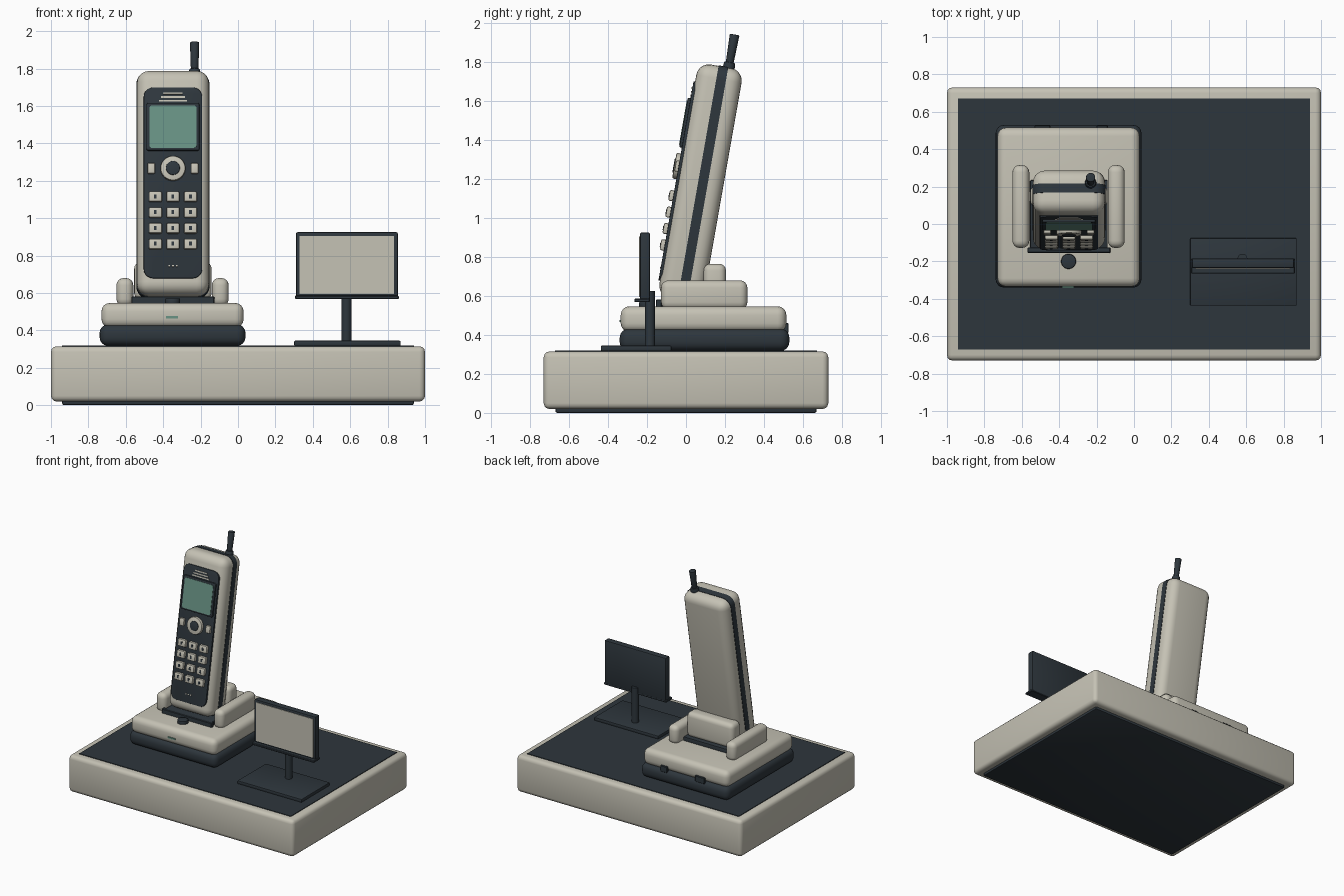
import bpy, bmesh, math
from mathutils import Matrix, Vector

cube = bpy.data.objects.get("Cube")
if cube:
    bpy.data.objects.remove(cube, do_unlink=True)


def material(name, rgb):
    m = bpy.data.materials.new(name)
    m.use_nodes = True
    m.diffuse_color = (*rgb, 1)
    m.node_tree.nodes["Principled BSDF"].inputs["Base Color"].default_value = (*rgb, 1)
    return m


cream = material("warm cream plastic", (0.56, 0.54, 0.46))
dark = material("dark slate plastic", (0.027, 0.037, 0.046))
green = material("screen green", (0.14, 0.29, 0.23))

parts = []
upright = Matrix.Identity(4)
# Handset frame: leaning back, origin at the middle of its body
lean = Matrix.Translation((-0.348, 0.073, 1.17)) @ Matrix.Rotation(math.radians(-10), 4, 'X')


def finish(name, bm, mat, frame):
    mesh = bpy.data.meshes.new(name)
    bm.to_mesh(mesh)
    bm.free()
    mesh.materials.append(mat)
    ob = bpy.data.objects.new(name, mesh)
    ob.matrix_world = frame
    bpy.context.collection.objects.link(ob)
    parts.append(ob)
    return ob


def box(name, x, y, z, mat, bevel=0.0, segs=3, corner=0.0, frame=upright):
    """Box from ranges; corner rounds the front outline, bevel rounds all edges."""
    bm = bmesh.new()
    bmesh.ops.create_cube(bm, size=1)
    for v in bm.verts:
        v.co = Vector([r[0] + (c + 0.5) * (r[1] - r[0]) for c, r in zip(v.co, (x, y, z))])
    if corner:
        along_y = [e for e in bm.edges if abs(e.verts[0].co.y - e.verts[1].co.y) > 1e-5]
        bmesh.ops.bevel(bm, geom=along_y, offset=corner, segments=5, profile=0.5, affect='EDGES')
    if bevel:
        sharp = [e for e in bm.edges if e.calc_face_angle() > 1]
        bmesh.ops.bevel(bm, geom=sharp, offset=bevel, segments=segs, profile=0.5, affect='EDGES')
    return finish(name, bm, mat, frame)


def cylinder(name, centre, r1, r2, depth, mat, axis='Z', bevel=0.0, sides=32, frame=upright):
    bm = bmesh.new()
    bmesh.ops.create_cone(bm, cap_ends=True, segments=sides, radius1=r1, radius2=r2, depth=depth)
    if bevel:
        rims = [e for e in bm.edges if e.calc_face_angle() > 1]
        bmesh.ops.bevel(bm, geom=rims, offset=bevel, segments=2, profile=0.5, affect='EDGES')
    if axis == 'Y':
        bm.transform(Matrix.Rotation(math.radians(90), 4, 'X'))
    bm.transform(Matrix.Translation(centre))
    return finish(name, bm, mat, frame)


def span(mid, size):
    return (mid - size / 2, mid + size / 2)


# Plinth
box("plinth", (-1, 1), (-0.73, 0.73), (0.02, 0.315), cream, 0.03)
box("plinth_foot", (-0.94, 0.94), (-0.67, 0.67), (0, 0.05), dark, 0.01, 2)
box("plinth_mat", (-0.94, 0.94), (-0.672, 0.672), (0.3, 0.32), dark)

# Charging base
box("base_lower", (-0.74, 0.04), (-0.34, 0.53), (0.318, 0.432), dark, 0.045, 4)
box("base_upper", (-0.73, 0.03), (-0.335, 0.515), (0.415, 0.547), cream, 0.045, 4)
box("base_indicator", (-0.385, -0.32), (-0.342, -0.32), (0.465, 0.477), green)
for i, (x, w) in enumerate(((-0.17, 0.06), (-0.49, 0.085))):
    box(f"base_port_{i + 1}", span(x, w), (0.5, 0.527), (0.41, 0.46), dark, 0.004, 1)
cylinder("base_button", (-0.35, -0.2, 0.555), 0.04, 0.04, 0.034, dark, bevel=0.006)

# Cradle
box("cradle_tray", (-0.555, -0.141), (-0.15, 0.235), (0.53, 0.578), dark, 0.006, 2)
box("cradle_lip", (-0.57, -0.126), (-0.155, -0.125), (0.535, 0.582), dark, 0.004, 1)
for side, x in (("right", -0.605), ("left", -0.095)):
    box(f"cradle_rail_{side}", span(x, 0.09), (-0.128, 0.315), (0.53, 0.68), cream, 0.038, 4)
box("cradle_backrest", (-0.555, -0.141), (0.09, 0.205), (0.565, 0.765), cream, 0.035, 4)

# Handset body with its dark seam band
FRONT = -0.118
box("handset_body", (-0.193, 0.193), (FRONT, 0.118), (-0.6, 0.617), cream, 0.065, 5, frame=lean)
box("handset_band", (-0.196, 0.196), (-0.013, 0.037), (-0.603, 0.62), dark, corner=0.066, frame=lean)


def on_front(z):
    """Height on the leaning front face for a given true height."""
    return (z - 1.17 - 0.022) / math.cos(math.radians(10))


def front_box(name, x, z, proud, mat, bevel=0.0, corner=0.0, back=0.02):
    zr = tuple(on_front(h) for h in z)
    return box(name, x, (FRONT - proud, FRONT + back), zr, mat, bevel, 2, corner, lean)


front_box("face_panel", (-0.156, 0.156), (0.68, 1.7), 0.008, dark, 0.003, 0.05)
front_box("screen_bezel", (-0.142, 0.142), (1.36, 1.615), 0.022, dark, 0.006, 0.012)
front_box("screen", (-0.126, 0.126), (1.373, 1.6), 0.025, green, 0, 0.015)

# Earpiece slots and microphone dots
for i, (z, w) in enumerate(((1.667, 0.105), (1.647, 0.128), (1.628, 0.15))):
    front_box(f"earpiece_slot_{i + 1}", span(0, w), span(z, 0.009), 0.012, cream)
for i in range(3):
    front_box(f"microphone_dot_{i + 1}", span((i - 1) * 0.02, 0.009), span(0.745, 0.009), 0.012, cream)

# Navigation ring and its side buttons
nav_z = on_front(1.265)
cylinder("navigation_ring", (0, FRONT - 0.01, nav_z), 0.067, 0.067, 0.04, cream, 'Y', 0.008, frame=lean)
cylinder("navigation_centre", (0, FRONT - 0.013, nav_z), 0.038, 0.038, 0.042, dark, 'Y', 0.005, frame=lean)
for side, s in (("right", -1), ("left", 1)):
    front_box(f"soft_key_{side}", span(s * 0.116, 0.04), (1.237, 1.293), 0.025, cream, 0.006)

# Keypad, each key with a small dark mark
for row in range(4):
    for col in range(3):
        x, z = (col - 1) * 0.094, 1.113 - row * 0.0843
        label = f"{row + 1}_{col + 1}"
        front_box(f"key_{label}", span(x, 0.07), span(z, 0.055), 0.03, cream, 0.008)
        front_box(f"key_mark_{label}", span(x, 0.014), span(z, 0.022), 0.032, dark, back=-0.028)

# Antenna
cylinder("antenna_collar", (0.116, 0.04, 0.62), 0.033, 0.028, 0.05, dark, bevel=0.004, sides=20, frame=lean)
cylinder("antenna_shaft", (0.116, 0.04, 0.7), 0.019, 0.025, 0.18, dark, bevel=0.004, sides=20, frame=lean)

# Display sign on a post
box("sign_base", (0.3, 0.87), (-0.437, -0.075), (0.318, 0.345), dark, 0.006, 2)
cylinder("sign_post", (0.58, -0.185, 0.48), 0.026, 0.026, 0.29, dark, sides=24)
box("sign_panel", (0.31, 0.855), (-0.236, -0.185), (0.575, 0.925), dark, 0.008, 2)
box("sign_face", (0.33, 0.835), (-0.24, -0.232), (0.595, 0.905), cream)
box("sign_ledge", (0.305, 0.86), (-0.265, -0.185), (0.568, 0.586), dark, 0.004, 1)

# Smooth shading with crisp edges
bpy.context.view_layer.update()
bpy.ops.object.select_all(action='DESELECT')
for ob in parts:
    ob.select_set(True)
bpy.context.view_layer.objects.active = parts[0]
bpy.ops.object.shade_smooth_by_angle(angle=math.radians(35))
